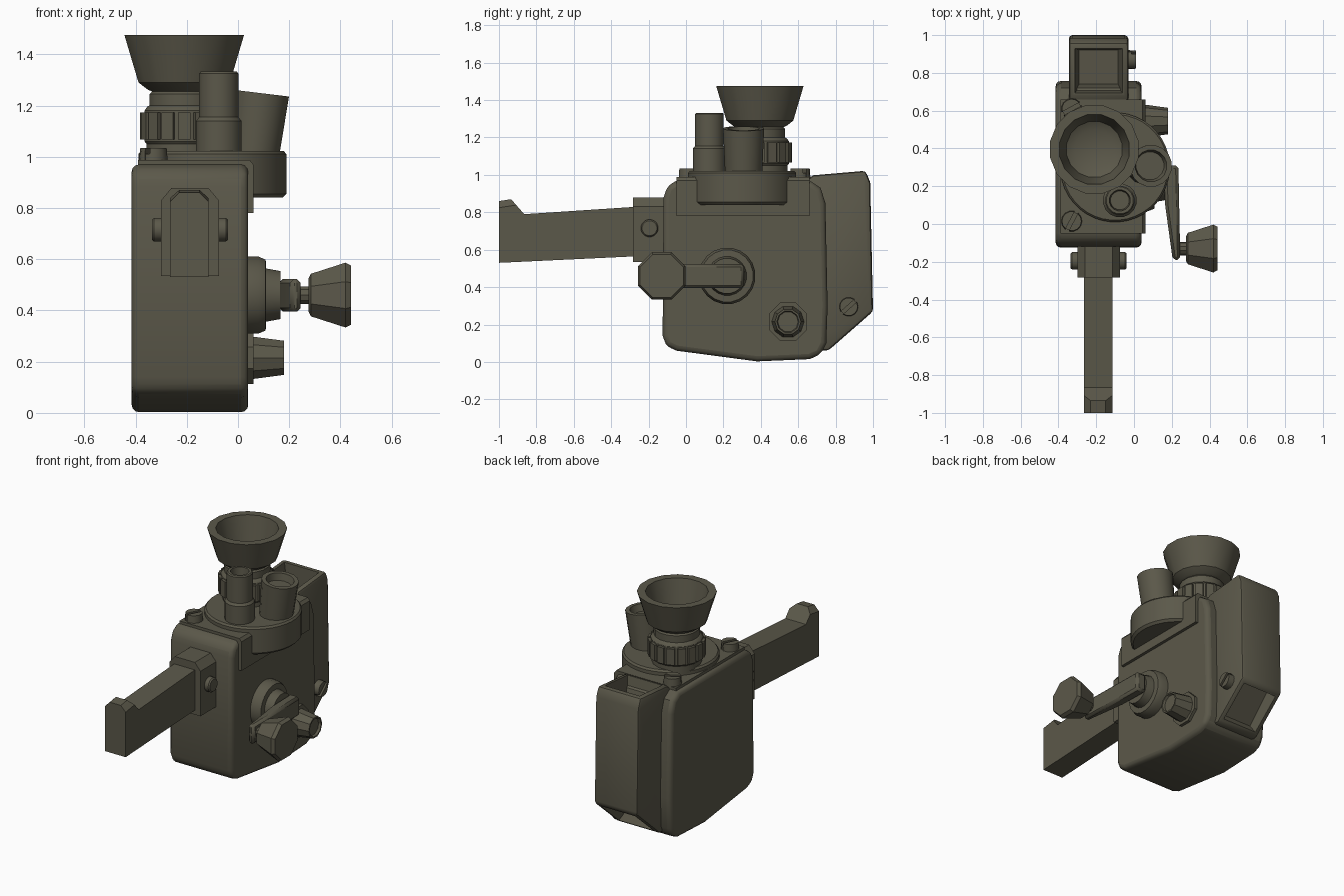
import bpy, bmesh, math
from mathutils import Matrix, Vector

cube = bpy.data.objects.get("Cube")
if cube:
    bpy.data.objects.remove(cube, do_unlink=True)

COLOUR = (0.105, 0.098, 0.068, 1)
olive = bpy.data.materials.new("olive_grey")
olive.use_nodes = True
olive.diffuse_color = COLOUR
olive.node_tree.nodes["Principled BSDF"].inputs["Base Color"].default_value = COLOUR


def finish(name, bm, matrix=Matrix(), bevel=0, segments=1):
    bmesh.ops.recalc_face_normals(bm, faces=bm.faces[:])
    mesh = bpy.data.meshes.new(name)
    bm.to_mesh(mesh)
    bm.free()
    mesh.materials.append(olive)
    ob = bpy.data.objects.new(name, mesh)
    ob.matrix_world = matrix
    bpy.context.collection.objects.link(ob)
    bpy.ops.object.select_all(action='DESELECT')
    ob.select_set(True)
    bpy.context.view_layer.objects.active = ob
    bpy.ops.object.shade_smooth_by_angle(angle=math.radians(32))
    if bevel:
        mod = ob.modifiers.new("soft_edges", 'BEVEL')
        mod.width, mod.segments = bevel, segments
        mod.limit_method, mod.angle_limit = 'ANGLE', math.radians(40)
    return ob


def prism_mesh(axis, points, low, high):
    """Outline extruded along one axis."""
    place = {'x': lambda p, d: (d, p[0], p[1]),
             'y': lambda p, d: (p[0], d, p[1]),
             'z': lambda p, d: (p[0], p[1], d)}[axis]
    bm = bmesh.new()
    face = bm.faces.new([bm.verts.new(place(p, low)) for p in points])
    new = bmesh.ops.extrude_face_region(bm, geom=[face])["geom"]
    bmesh.ops.translate(bm, vec=place((0, 0), high - low),
                        verts=[v for v in new if isinstance(v, bmesh.types.BMVert)])
    bmesh.ops.recalc_face_normals(bm, faces=bm.faces[:])
    return bm


def prism(name, axis, points, low, high, bevel=0, segments=1):
    return finish(name, prism_mesh(axis, points, low, high), bevel=bevel, segments=segments)


def turned(name, profile, sides, location, rotation=(0, 0, 0)):
    """Closed (radius, height) profile spun around local z."""
    bm = bmesh.new()
    rings = [[bm.verts.new((r * math.cos(a), r * math.sin(a), h))
              for a in (math.tau * (i + 0.5) / sides for i in range(sides))]
             for r, h in profile if r > 0]
    for a, b in zip(rings, rings[1:]):
        for i in range(sides):
            j = (i + 1) % sides
            bm.faces.new((a[i], a[j], b[j], b[i]))
    bm.faces.new(rings[0])
    bm.faces.new(rings[-1])
    matrix = Matrix.Translation(location)
    for angle, axis in zip(rotation, 'XYZ'):
        matrix = matrix @ Matrix.Rotation(angle, 4, axis)
    return finish(name, bm, matrix)


SIDEWAYS = (0, math.pi / 2, 0)


def slotted_screw(name, radius, height, matrix):
    """Screw head made of two mirrored halves on a thin disc."""
    bm = bmesh.new()
    bmesh.ops.create_cone(bm, cap_ends=True, segments=14, radius1=radius,
                          radius2=radius * 0.92, depth=height)
    bmesh.ops.bisect_plane(bm, geom=bm.verts[:] + bm.edges[:] + bm.faces[:],
                           plane_co=(0, radius * 0.18, 0), plane_no=(0, 1, 0), clear_inner=True)
    bmesh.ops.holes_fill(bm, edges=bm.edges[:])
    head = finish(name, bm, matrix)
    head.modifiers.new("other_half", 'MIRROR').use_axis = (False, True, False)
    bm = bmesh.new()
    bmesh.ops.create_cone(bm, cap_ends=True, segments=14, radius1=radius * 0.9,
                          radius2=radius * 0.9, depth=height * 0.6)
    finish(name + "_base", bm, matrix @ Matrix.Translation((0, 0, -height * 0.2)))


# Main body
prism("body", 'x', [(-0.125, 0.14), (-0.105, 0.085), (-0.05, 0.06), (0.38, 0.003), (0.66, 0.015),
                    (0.72, 0.04), (0.75, 0.1), (0.757, 0.3), (0.745, 0.85), (0.72, 0.93),
                    (0.66, 0.97), (-0.05, 0.97), (-0.1, 0.94), (-0.12, 0.88)],
      -0.415, 0.04, 0.028, 3)

# Rear viewfinder housing with recessed windows above and below
bm = prism_mesh('x', [(0.6, 0.94), (0.68, 0.998), (0.96, 1.022), (0.985, 0.96),
                      (1.0, 0.27), (0.76, 0.06), (0.6, 0.06)], -0.345, -0.03)
bmesh.ops.bevel(bm, geom=[e for e in bm.edges if e.calc_face_angle() > 0.6],
                offset=0.018, segments=2, affect='EDGES', profile=0.5)
for direction, depth in (((0, -0.08, 1), 0.14), ((0, 0.65, -0.75), 0.06)):
    direction = Vector(direction).normalized()
    face = max(bm.faces, key=lambda f: f.calc_area() * (f.normal.dot(direction) > 0.97))
    bmesh.ops.inset_region(bm, faces=[face], thickness=0.02)
    floor = bmesh.ops.extrude_discrete_faces(bm, faces=[face])["faces"][0]
    bmesh.ops.translate(bm, verts=floor.verts[:], vec=-direction * depth)
    bmesh.ops.scale(bm, verts=floor.verts[:], vec=(0.82, 0.85, 1),
                    space=Matrix.Translation(-floor.calc_center_median()))
finish("viewfinder_housing", bm)

# Plate folded over the top and side
prism("top_plate", 'y', [(-0.39, 0.95), (-0.39, 0.988), (0.045, 0.988), (0.06, 0.97),
                         (0.06, 0.78), (0, 0.78), (0, 0.95)], -0.05, 0.66)

# Lens turret
turned("turret", [(0.275, 0.84), (0.29, 0.855), (0.29, 1.01), (0.28, 1.022)], 40, (-0.1, 0.3, 0))

# Large lens with flared hood and ribbed focus ring
HOOD = (-0.21, 0.395, 0)
turned("hood_lens", [(0.15, 1.0), (0.15, 1.05), (0.158, 1.06), (0.158, 1.18), (0.148, 1.195),
                     (0.138, 1.2), (0.138, 1.245), (0.128, 1.255), (0.145, 1.262), (0.182, 1.29),
                     (0.238, 1.475), (0.188, 1.475), (0.15, 1.3), (0.105, 1.275)], 16, HOOD)
for i in range(16):
    angle = math.tau * i / 16
    bm = bmesh.new()
    bmesh.ops.create_cube(bm, size=1, matrix=Matrix.Diagonal((0.03, 0.048, 0.105, 1)))
    finish("focus_rib", bm, Matrix.Translation(HOOD) @ Matrix.Rotation(angle, 4, 'Z')
           @ Matrix.Translation((0.157, 0, 1.12)))

# Medium tilted lens
turned("side_lens", [(0.1, -0.03), (0.112, 0.235), (0.085, 0.235), (0.075, 0.19)],
       16, (0.062, 0.308, 1.015), (0, 0.12, 0))

# Slim stepped lens
turned("slim_lens", [(0.09, 1.0), (0.09, 1.14), (0.078, 1.155), (0.078, 1.325), (0.072, 1.332),
                     (0.056, 1.332), (0.05, 1.25)], 16, (-0.075, 0.125, 0))

# Slotted screws
for y, turn in ((0.015, 1.1), (0.61, 0.5)):
    slotted_screw("top_screw", 0.056, 0.06, Matrix.Translation((-0.33, y, 1.005))
                  @ Matrix.Rotation(turn, 4, 'Z'))
slotted_screw("rear_screw", 0.052, 0.06, Matrix.Translation((-0.02, 0.87, 0.295))
              @ Matrix.Rotation(math.pi / 2, 4, 'Y') @ Matrix.Rotation(2.3, 4, 'Z'))

# Front grip, bracket and pivot
bm = prism_mesh('x', [(-1, 0.53), (-0.2, 0.568), (-0.2, 0.834), (-0.865, 0.79),
                      (-0.935, 0.87), (-1, 0.86)], -0.265, -0.115)
bmesh.ops.bevel(bm, geom=[e for e in bm.edges if all(v.co.z > 0.85 for v in e.verts)
                          and abs(e.verts[0].co.x - e.verts[1].co.x) < 0.01],
                offset=0.035, segments=1, affect='EDGES')
finish("grip", bm)
prism("grip_bracket", 'y', [(-0.3, 0.535), (-0.075, 0.535), (-0.075, 0.83), (-0.115, 0.878),
                            (-0.26, 0.878), (-0.3, 0.83)], -0.283, -0.1)
turned("grip_pivot", [(0.04, -0.148), (0.047, -0.14), (0.047, 0.14), (0.04, 0.148)],
       16, (-0.1875, -0.195, 0.715), SIDEWAYS)

# Crank with base, arm and handle
turned("crank_base", [(0.152, 0.02), (0.152, 0.08), (0.14, 0.108), (0.105, 0.11),
                      (0.095, 0.165)], 20, (0, 0.22, 0.46), SIDEWAYS)
prism("crank_arm", 'z', [(0.16, 0.31), (0.235, 0.31), (0.245, -0.19), (0.205, -0.19),
                         (0.165, 0.1)], 0.395, 0.523, 0.015)
turned("handle_shaft", [(0.036, 0.22), (0.036, 0.3)], 10, (0, -0.13, 0.46), SIDEWAYS)
turned("crank_handle", [(0.07, 0.275), (0.09, 0.285), (0.137, 0.42), (0.125, 0.442)],
       8, (0, -0.13, 0.46), SIDEWAYS)

# Lower control knob
turned("knob_base", [(0.11, 0.02), (0.11, 0.06)], 8, (0, 0.545, 0.215), SIDEWAYS)
turned("control_knob", [(0.088, 0.05), (0.07, 0.18), (0.06, 0.18), (0.055, 0.165)],
       10, (0, 0.545, 0.215), SIDEWAYS)
